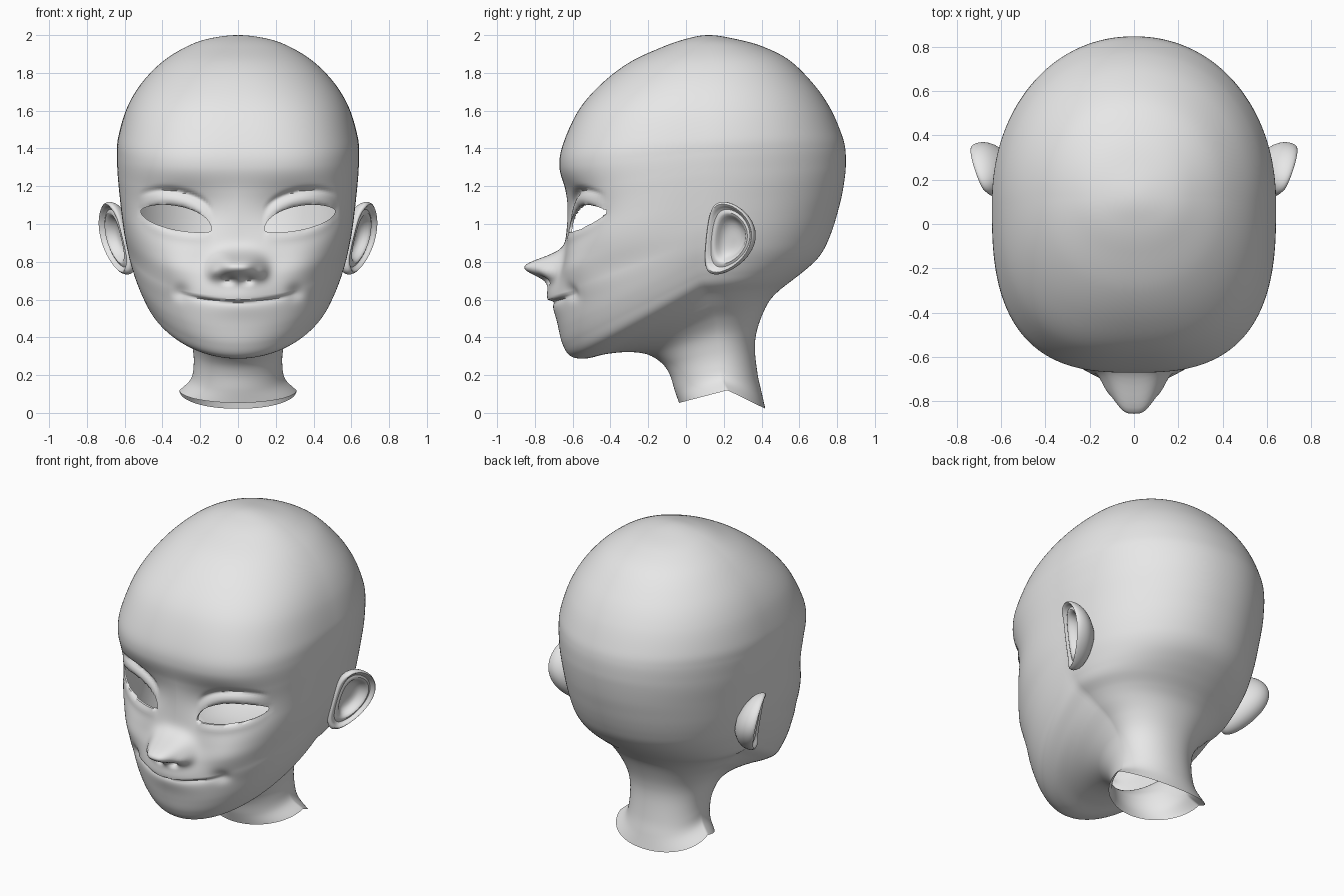
import bpy, bmesh, math
from math import sin, cos, pi, exp
from mathutils import Vector

cube = bpy.data.objects.get("Cube")
if cube:
    bpy.data.objects.remove(cube)

clay = bpy.data.materials.new("clay_grey")
clay.use_nodes = True
clay.diffuse_color = (0.8, 0.8, 0.8, 1)
clay.node_tree.nodes["Principled BSDF"].inputs["Base Color"].default_value = clay.diffuse_color

# Loft stations from the neck rim to the crown: front (y, z), side (x, y, z), back (y, z)
FRONT = [(-.037, .053), (-.06, .12), (-.085, .2), (-.125, .26), (-.2, .308), (-.3, .322),
         (-.42, .312), (-.53, .288), (-.61, .3), (-.652, .36), (-.672, .44), (-.68, .535),
         (-.685, .62), (-.675, .72), (-.65, .82), (-.635, .95), (-.63, 1.08), (-.64, 1.18),
         (-.67, 1.3), (-.652, 1.42), (-.57, 1.6), (-.45, 1.74), (-.3, 1.855), (-.13, 1.935),
         (0, 1.98), (.12, 2), (.26, 1.98)]
SIDE = [(.31, .22, .12), (.25, .19, .18), (.235, .18, .25), (.238, .17, .33), (.26, .16, .42),
        (.31, .15, .5), (.38, .13, .57), (.44, .11, .63), (.5, .09, .68), (.53, .08, .73),
        (.555, .07, .79), (.575, .07, .85), (.59, .07, .91), (.602, .07, .97),
        (.612, .07, 1.04), (.622, .07, 1.12), (.632, .08, 1.21), (.638, .08, 1.28),
        (.641, .09, 1.37), (.634, .1, 1.46), (.59, .11, 1.61), (.515, .12, 1.74),
        (.405, .12, 1.855), (.28, .12, 1.935), (.16, .12, 1.98), (0, .12, 2), (-.16, .12, 1.98)]
BACK = [(.42, .022), (.4, .11), (.38, .2), (.365, .33), (.372, .42), (.4, .51), (.44, .59),
        (.49, .645), (.56, .7), (.63, .755), (.69, .81), (.73, .865), (.76, .93), (.785, 1),
        (.805, 1.07), (.825, 1.15), (.84, 1.24), (.846, 1.31), (.843, 1.4), (.822, 1.48),
        (.765, 1.61), (.68, 1.735), (.55, 1.865), (.405, 1.94), (.26, 1.98), (.12, 2), (0, 1.98)]


def spline(pts, t):
    """Smooth curve through the stations."""
    i = min(int(t), len(pts) - 3)
    f = t - i
    p1, p2, p3 = (Vector(pts[k]) for k in (i, i + 1, i + 2))
    p0 = Vector(pts[i - 1]) if i else 2 * p1 - p2
    return p1 + f / 2 * (p2 - p0 + f * (2 * p0 - 5 * p1 + 4 * p2 - p3
                                        + f * (3 * (p1 - p2) + p3 - p0)))


def ramp(v, lo, hi):
    v = max(0, min(1, (v - lo) / (hi - lo)))
    return v * v * (3 - 2 * v)


def bump(x, z, cx, cz, sx, sz):
    return exp(-((x - cx) / sx) ** 2 - ((z - cz) / sz) ** 2)


# Almond outline of the eye opening
EYE_IN, EYE_LEN = .14, .375


def eye_lines(s):
    chord = .963 + .107 * s
    return (chord + .17 * s ** .4 * (1 - s) ** .7, chord - .115 * s ** .8 * (1 - s) ** .45)


def face_relief(x, z):
    """Forward (negative) or inward (positive) offset of the face surface."""
    d = -.19 * exp(-(x / .12) ** 3) * exp(-((z - .775) / .065) ** 2)       # nose
    d += .045 * bump(x, z, .05, .705, .028, .02)                           # nostrils
    d -= .03 * bump(x, z, .125, .745, .03, .035)                           # nose wings
    d -= .05 * bump(x, z, 0, .62, .2, .1)                                  # muzzle
    d -= .025 * bump(x, z, .36, .76, .13, .11)                             # cheeks
    d += .025 * bump(x, z, .305, .635, .04, .04)                           # mouth corners
    below = .592 + .045 * (x / .3) ** 2 - z                                # lip line
    if x < .31 and below > -.01:
        d += .04 * ramp(below, -.008, .008) * exp(-max(below, 0) / .03) * (1 - (x / .31) ** 4)
    d += .06 * bump(x, z, .32, 1.07, .19, .12)                             # eye sockets
    s = (x - EYE_IN) / EYE_LEN
    if 0 < s < 1:                                                          # eyelids
        top, low = eye_lines(s)
        win = sin(pi * s) ** .6
        d -= .03 * win * exp(-((z - top - .02) / .035) ** 2)
        d += .022 * win * exp(-((z - top - .078) / .016) ** 2)
        d -= .012 * win * exp(-((z - low + .02) / .03) ** 2)
    return d


def finish(name, bm, angle):
    mesh = bpy.data.meshes.new(name)
    bm.to_mesh(mesh)
    bm.free()
    obj = bpy.data.objects.new(name, mesh)
    bpy.context.collection.objects.link(obj)
    mesh.materials.append(clay)
    bpy.ops.object.select_all(action='DESELECT')
    obj.select_set(True)
    bpy.context.view_layer.objects.active = obj
    bpy.ops.object.shade_smooth_by_angle(angle=math.radians(angle))
    return obj


def skin(bm, rings):
    """Bridge closed rings of vertices with quads."""
    for low, high in zip(rings, rings[1:]):
        n = len(low)
        for j in range(n):
            k = (j + 1) % n
            bm.faces.new((low[j], low[k], high[k], high[j]))


# Head and neck shell
bm = bmesh.new()
HALF, STEPS = 110, 9
rings = []
for i in range((len(FRONT) - 2) * STEPS + 1):
    t = i / STEPS
    front, side, back = spline(FRONT, t), spline(SIDE, t), spline(BACK, t)
    square = 2 + .2 * ramp(t, 8, 12) + .6 * ramp(t, 12, 15) - .7 * ramp(t, 18, 23)
    ring = []
    for j in range(-HALF, HALF):
        a = math.copysign(pi * abs(j / HALF) ** 1.3, j)
        n = square if cos(a) > 0 else 2.1
        r = (abs(sin(a)) ** n + abs(cos(a)) ** n) ** (-1 / n)
        end = front if cos(a) > 0 else back
        mid = side.yz
        p = mid + (end - mid) * abs(cos(a)) * r
        x = side.x * sin(a) * r
        y = p.x
        if cos(a) > 0 and 6 < t < 21:
            y += face_relief(abs(x), p.y)
        ring.append(bm.verts.new((x, y, p.y)))
    rings.append(ring)
skin(bm, rings)
bmesh.ops.remove_doubles(bm, verts=rings[-1], dist=.0001)

# Eye openings: remove the faces inside, then draw the edge onto the almond outline
doomed = []
for f in bm.faces:
    c = f.calc_center_median()
    s = (abs(c.x) - EYE_IN) / EYE_LEN
    if c.y < -.2 and 0 < s < 1:
        top, low = eye_lines(s)
        if low < c.z < top:
            doomed.append(f)
bmesh.ops.delete(bm, geom=doomed, context='FACES')
outline = []
for k in range(301):
    s = (1 - cos(pi * k / 300)) / 2
    outline += [Vector((EYE_IN + EYE_LEN * s, z)) for z in eye_lines(s)]
rim = [e for e in bm.edges if e.is_boundary and e.verts[0].co.z > .6]
for v in {v for e in rim for v in e.verts}:
    here = Vector((abs(v.co.x), v.co.z))
    best = min(outline, key=lambda q: (q - here).length_squared)
    v.co.x, v.co.z = math.copysign(best.x, v.co.x), best.y
lid = bmesh.ops.extrude_edge_only(bm, edges=rim)["geom"]
for v in lid:
    if isinstance(v, bmesh.types.BMVert):
        v.co.y += .015
finish("head", bm, 60)

# Ears: (radius, height) section swept round a tilted, bowed oval
SECTION = [(.3, -.11), (.6, -.09), (.87, -.055), (.98, -.02), (1, .01), (.93, .028), (.85, .01),
           (.79, -.008), (.7, .008), (.6, -.005), (.48, -.045), (.25, -.055), (.04, -.055)]
bm = bmesh.new()
out = Vector((1, -.42, 0)).normalized()
rings = []
for rad, height in SECTION:
    ring = []
    for j in range(48):
        a = 2 * pi * j / 48
        dz = .195 * rad * sin(a)
        y = .235 + .13 * rad * cos(a) - 1.5 * dz * dz + .1 * dz
        x = .6 + .42 * (y - .1) + .2 * dz
        front_fade = 1 - .7 * ramp(-cos(a), .3, .9)
        h = height * front_fade if height > 0 else height
        ring.append(bm.verts.new(Vector((x, y, .925 + dz)) + out * h))
    rings.append(ring)
skin(bm, rings)
bm.faces.new(rings[-1])
bmesh.ops.recalc_face_normals(bm, faces=bm.faces)
ears = finish("ears", bm, 80)
ears.modifiers.new("both_sides", 'MIRROR').use_mirror_merge = False
soft = ears.modifiers.new("soften", 'SUBSURF')
soft.levels = soft.render_levels = 1
